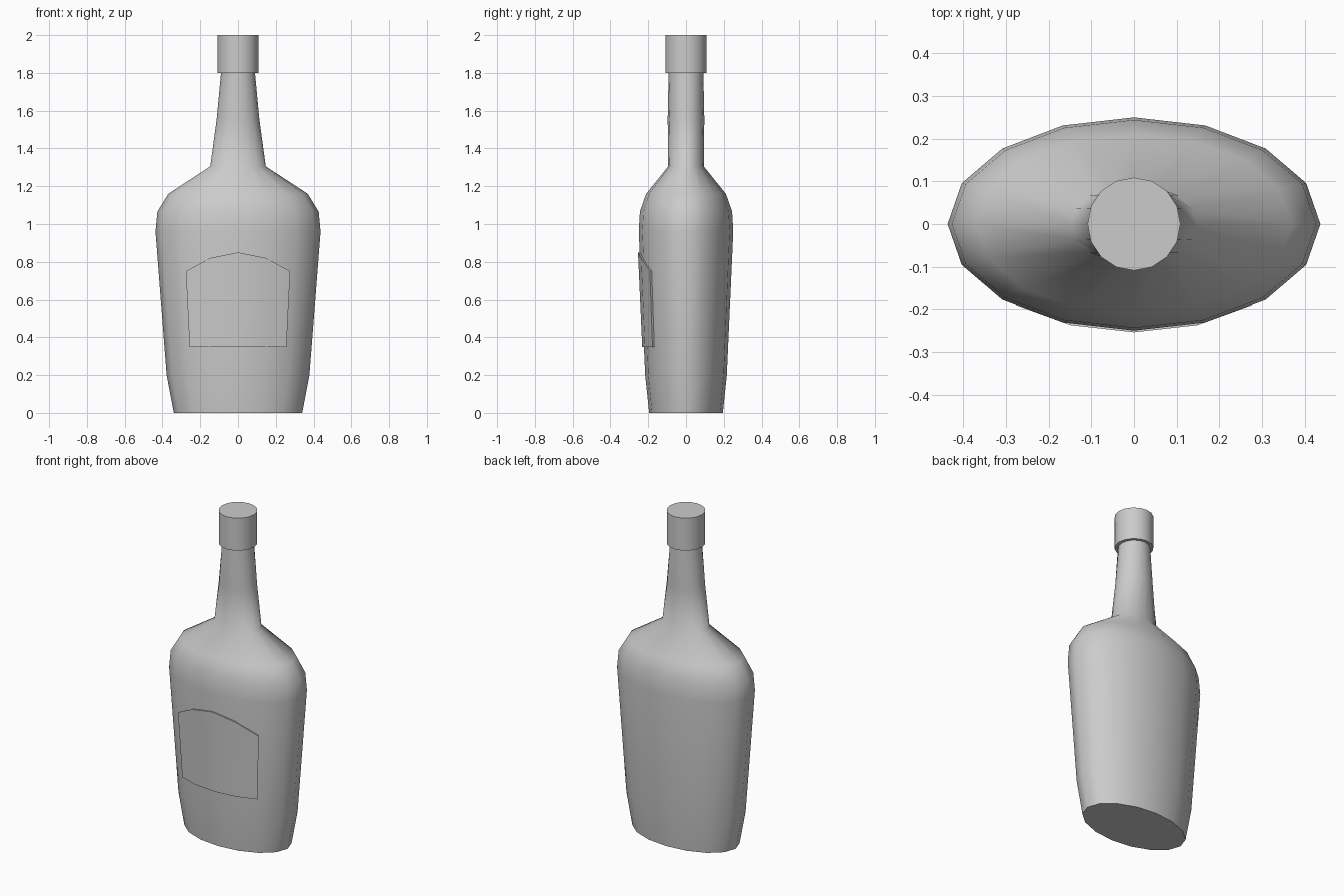
import bpy, bmesh, math

if "Cube" in bpy.data.objects:
    bpy.data.objects.remove(bpy.data.objects["Cube"])

SIDES = 16


def finish(name, bm, angle):
    bmesh.ops.recalc_face_normals(bm, faces=bm.faces)
    mesh = bpy.data.meshes.new(name)
    bm.to_mesh(mesh)
    bm.free()
    obj = bpy.data.objects.new(name, mesh)
    bpy.context.collection.objects.link(obj)
    bpy.ops.object.select_all(action='DESELECT')
    obj.select_set(True)
    bpy.context.view_layer.objects.active = obj
    bpy.ops.object.shade_smooth_by_angle(angle=math.radians(angle))
    return obj


def loft(name, profile, angle):
    """Closed stack of elliptical rings: (z, x radius, y radius)."""
    bm = bmesh.new()
    rings = []
    for z, rx, ry in profile:
        rings.append([bm.verts.new((rx * math.cos(math.tau * i / SIDES),
                                    ry * math.sin(math.tau * i / SIDES), z))
                      for i in range(SIDES)])
    for a, b in zip(rings, rings[1:]):
        for i in range(SIDES):
            j = (i + 1) % SIDES
            bm.faces.new((a[i], a[j], b[j], b[i]))
    bm.faces.new(rings[0][::-1])
    bm.faces.new(rings[-1])
    return finish(name, bm, angle)


# Oval body, shoulder and neck
body_profile = [(0, 0.34, 0.195), (0.2, 0.378, 0.216), (0.96, 0.437, 0.25),
                (1.066, 0.427, 0.244), (1.16, 0.369, 0.211),
                (1.305, 0.147, 0.094), (1.555, 0.113, 0.097), (1.8, 0.09, 0.092)]
loft("bottle_body", body_profile, 65)

# Cap
loft("bottle_cap", [(1.8, 0.109, 0.109), (2.0, 0.109, 0.109)], 40)

# Arched front label wrapped around the body
bm = bmesh.new()
columns = []
for deg, top in ((-40, 0.75), (-20, 0.82), (0, 0.85), (20, 0.82), (40, 0.75)):
    a = math.radians(deg)
    pair = []
    for off in (0.009, -0.006):
        for z in (0.35, top):
            t = (z - 0.2) / 0.76
            rx, ry = 0.378 + 0.059 * t + off, 0.216 + 0.034 * t + off
            pair.append(bm.verts.new((rx * math.sin(a), -ry * math.cos(a), z)))
    columns.append((pair[0], pair[1], pair[3], pair[2]))
for p, q in zip(columns, columns[1:]):
    for i in range(4):
        j = (i + 1) % 4
        bm.faces.new((p[i], p[j], q[j], q[i]))
bm.faces.new(columns[0])
bm.faces.new(columns[-1])
finish("front_label", bm, 40)
